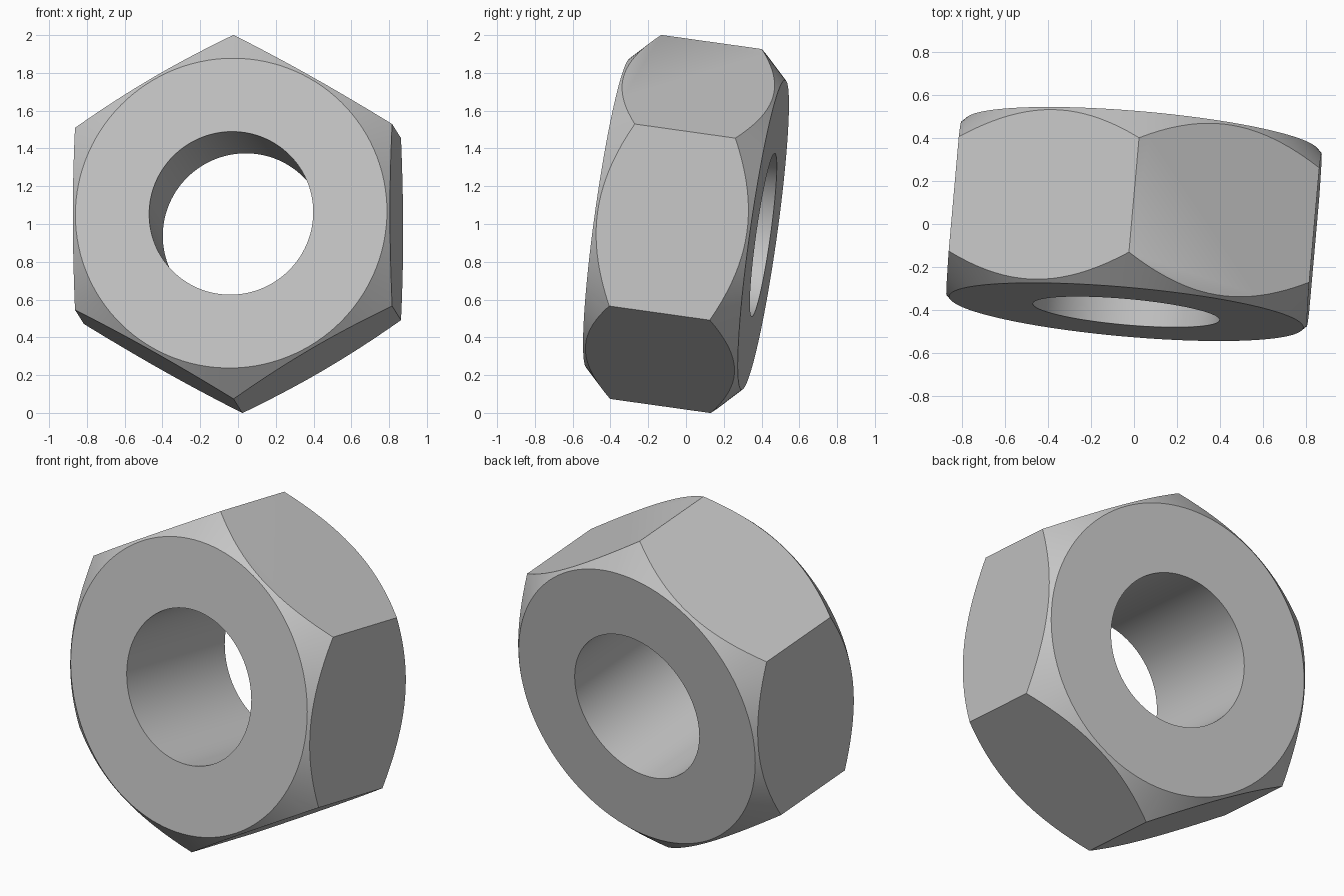
import bpy, bmesh
from math import pi, cos, sin, radians
from mathutils import Matrix

if "Cube" in bpy.data.objects:
    bpy.data.objects.remove(bpy.data.objects["Cube"], do_unlink=True)

HALF = 0.415        # half thickness
FACE_R = 0.828      # flat face radius
BORE_R = 0.436
CORNER_R = 0.973    # hexagon corner radius
SPREAD = 0.25       # how far the chamfer cone is carried outward

steel = bpy.data.materials.new("steel grey")
steel.use_nodes = True
colour = (0.56, 0.56, 0.56, 1)
steel.diffuse_color = colour
steel.node_tree.nodes["Principled BSDF"].inputs["Base Color"].default_value = colour


def ring(name, profile, sides):
    """Sweep a closed (radius, y) profile around the y axis."""
    bm = bmesh.new()
    loops = []
    for i in range(sides):
        a = pi / 2 + 2 * pi * i / sides
        loops.append([bm.verts.new((r * cos(a), y, r * sin(a))) for r, y in profile])
    count = len(profile)
    for i in range(sides):
        p, q = loops[i], loops[(i + 1) % sides]
        for j in range(count):
            k = (j + 1) % count
            bm.faces.new((p[j], p[k], q[k], q[j]))
    bmesh.ops.recalc_face_normals(bm, faces=bm.faces)
    mesh = bpy.data.meshes.new(name)
    bm.to_mesh(mesh)
    bm.free()
    mesh.materials.append(steel)
    obj = bpy.data.objects.new(name, mesh)
    bpy.context.collection.objects.link(obj)
    return obj


# Hexagonal body, longer than needed
nut = ring("hex_nut", [(0.2, -0.6), (CORNER_R, -0.6), (CORNER_R, 0.6), (0.2, 0.6)], 6)

# Turned envelope: bore, flat faces and conical chamfers
outer, inset = FACE_R + SPREAD, HALF - SPREAD
envelope = ring("turned_envelope", [
    (BORE_R, -HALF), (FACE_R, -HALF), (outer, -inset),
    (outer, inset), (FACE_R, HALF), (BORE_R, HALF)], 120)
envelope.hide_render = True

# Trim the hexagon with the envelope
trim = nut.modifiers.new("trim", 'BOOLEAN')
trim.operation = 'INTERSECT'
trim.solver = 'EXACT'
trim.object = envelope
bpy.ops.object.select_all(action='DESELECT')
nut.select_set(True)
bpy.context.view_layer.objects.active = nut
bpy.ops.object.modifier_apply(modifier=trim.name)
bpy.data.objects.remove(envelope, do_unlink=True)
bpy.ops.object.shade_smooth_by_angle(angle=radians(30))

# Slight tilt of the whole nut
nut.matrix_world = (Matrix.Translation((0, 0, 1))
                    @ Matrix.Rotation(radians(-8), 4, 'X')
                    @ Matrix.Rotation(radians(-5), 4, 'Z'))
